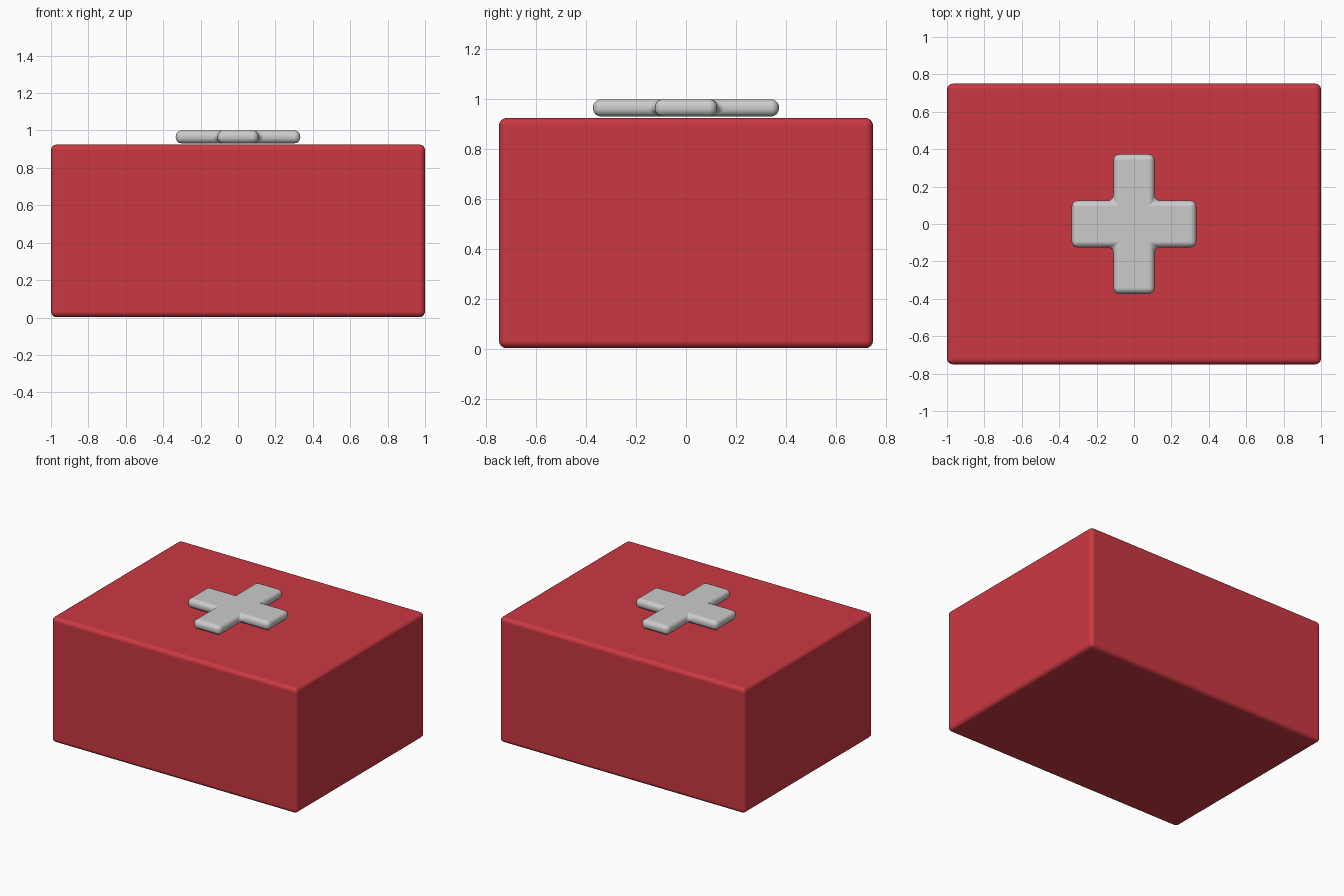
import bpy, bmesh

if "Cube" in bpy.data.objects:
    bpy.data.objects.remove(bpy.data.objects["Cube"])


def prism(name, outline, z0, z1, bevel, segments):
    """Extrude a flat outline upward and round all of its edges."""
    bm = bmesh.new()
    face = bm.faces.new([bm.verts.new((x, y, z0)) for x, y in outline])
    ext = bmesh.ops.extrude_face_region(bm, geom=[face], use_keep_orig=True)
    for v in ext["geom"]:
        if isinstance(v, bmesh.types.BMVert):
            v.co.z = z1
    bmesh.ops.recalc_face_normals(bm, faces=bm.faces)
    mesh = bpy.data.meshes.new(name)
    bm.to_mesh(mesh)
    bm.free()
    ob = bpy.data.objects.new(name, mesh)
    bpy.context.collection.objects.link(ob)
    mod = ob.modifiers.new("rounded_edges", "BEVEL")
    mod.width = bevel
    mod.segments = segments
    mod.limit_method = "ANGLE"
    mod.harden_normals = True
    for p in mesh.polygons:
        p.use_smooth = True
    return ob


# Red case body
case = prism("case", [(-1, -0.75), (1, -0.75), (1, 0.75), (-1, 0.75)],
             0.002, 0.925, 0.03, 4)
red = bpy.data.materials.new("red")
red.diffuse_color = (0.6, 0.04, 0.055, 1)
red.use_nodes = True
red.node_tree.nodes["Principled BSDF"].inputs["Base Color"].default_value = red.diffuse_color
case.data.materials.append(red)

# Pillow-edged cross hovering just above the lid
lx, ly = 0.333, 0.373   # arm lengths
wx, wy = 0.11, 0.125    # arm half widths
cross = prism("cross", [
    (wx, -ly), (wx, -wy), (lx, -wy), (lx, wy), (wx, wy), (wx, ly),
    (-wx, ly), (-wx, wy), (-lx, wy), (-lx, -wy), (-wx, -wy), (-wx, -ly),
], 0.931, 1.0, 0.032, 5)
